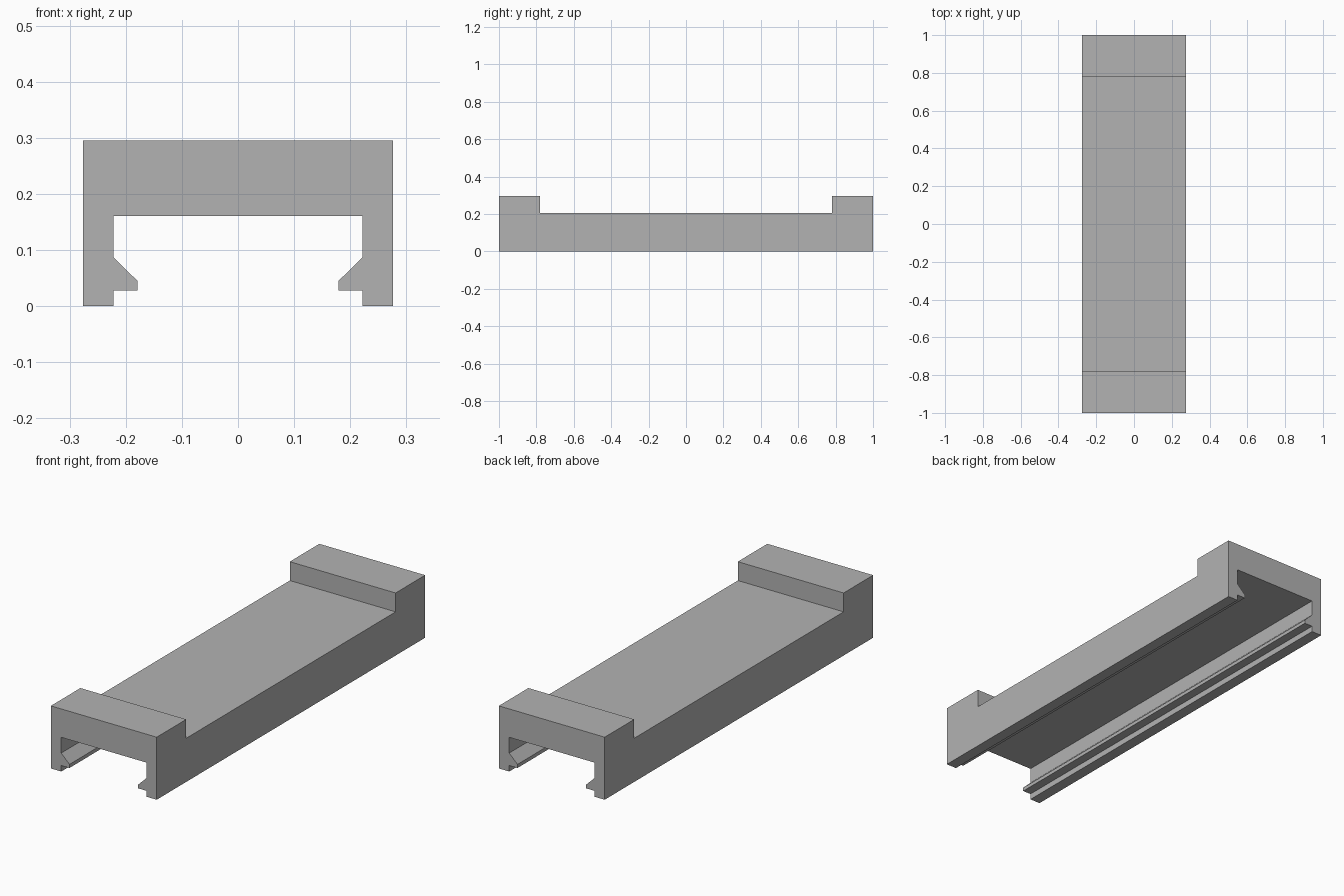
import bpy
import bmesh

cube = bpy.data.objects.get("Cube")
if cube:
    bpy.data.objects.remove(cube, do_unlink=True)

HALF_LENGTH = 1.0
HALF_WIDTH = 0.276
TOP = 0.295
DECK = 0.206
BLOCK_START = 0.78

grey = bpy.data.materials.new("plain grey")
grey.use_nodes = True
colour = (0.45, 0.45, 0.45, 1)
grey.diffuse_color = colour
grey.node_tree.nodes["Principled BSDF"].inputs["Base Color"].default_value = colour


def extrude_profile(name, points, half_length):
    """Sweep a closed x-z outline along y."""
    bm = bmesh.new()
    front = [bm.verts.new((x, -half_length, z)) for x, z in points]
    back = [bm.verts.new((x, half_length, z)) for x, z in points]
    bm.faces.new(front)
    bm.faces.new(back[::-1])
    for i in range(len(points)):
        j = (i + 1) % len(points)
        bm.faces.new((front[i], back[i], back[j], front[j]))
    bmesh.ops.recalc_face_normals(bm, faces=bm.faces)
    mesh = bpy.data.meshes.new(name)
    bm.to_mesh(mesh)
    bm.free()
    obj = bpy.data.objects.new(name, mesh)
    bpy.context.collection.objects.link(obj)
    mesh.materials.append(grey)
    return obj


# Channel with two side walls and inward snap ridges, mirrored across x
half = [
    (HALF_WIDTH, TOP),
    (HALF_WIDTH, 0),
    (0.222, 0),
    (0.222, 0.028),   # ridge underside
    (0.179, 0.028),
    (0.179, 0.045),   # ridge tip
    (0.222, 0.087),   # ridge slope
    (0.222, 0.161),   # channel ceiling
]
outline = half + [(-x, z) for x, z in reversed(half)]
channel = extrude_profile("clip_channel", outline, HALF_LENGTH)

# Recessed deck between the raised end blocks
w = HALF_WIDTH + 0.1
cutter = extrude_profile(
    "deck_cutter", [(-w, DECK), (w, DECK), (w, TOP + 0.1), (-w, TOP + 0.1)], BLOCK_START
)
cutter.hide_render = True
cut = channel.modifiers.new("deck recess", "BOOLEAN")
cut.operation = "DIFFERENCE"
cut.solver = "EXACT"
cut.object = cutter
bpy.context.view_layer.objects.active = channel
bpy.ops.object.modifier_apply(modifier=cut.name)
bpy.data.objects.remove(cutter, do_unlink=True)
